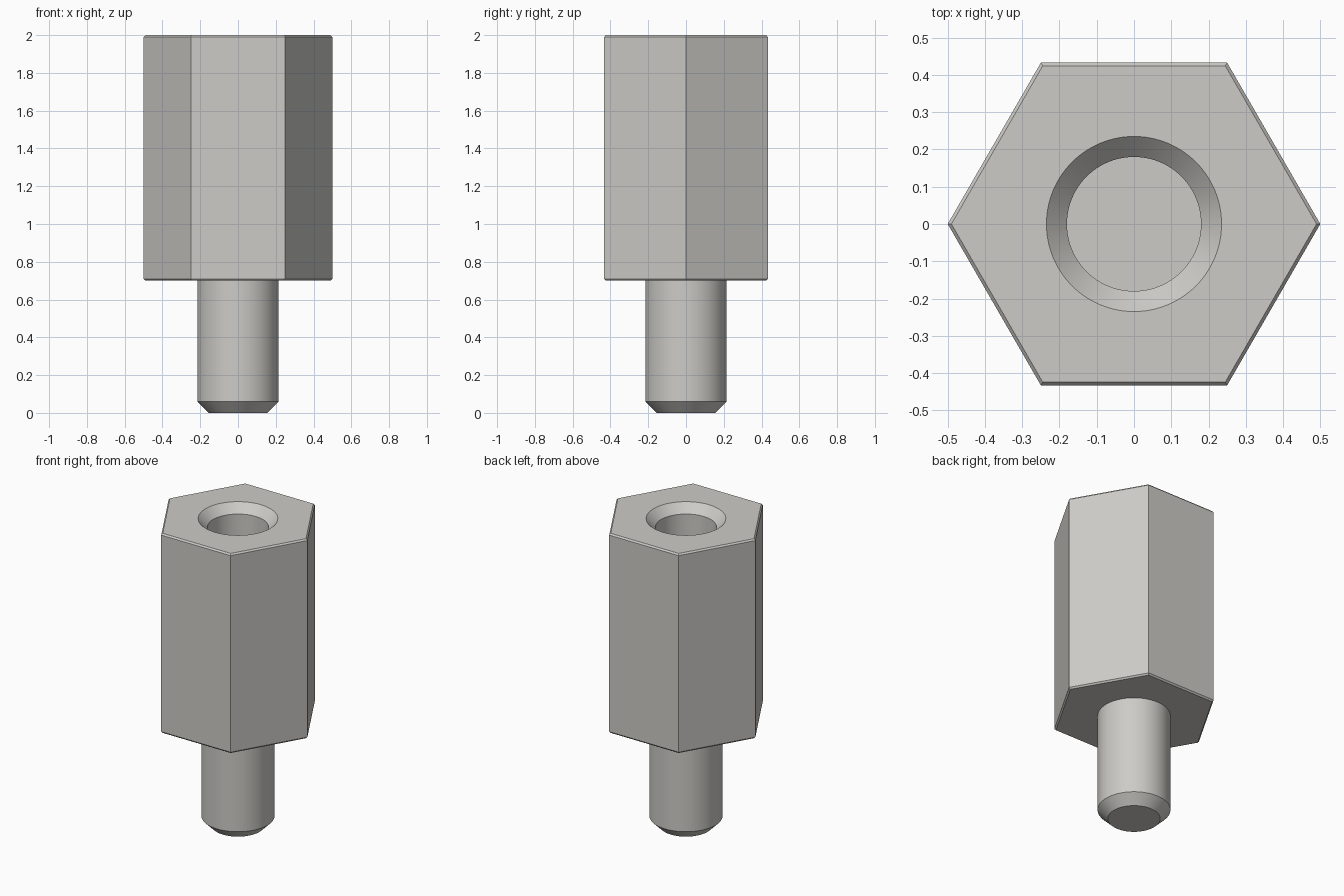
import bpy
import bmesh
import math

cube = bpy.data.objects.get("Cube")
if cube:
    bpy.data.objects.remove(cube, do_unlink=True)

SIDES = 96
STUD_R = 0.215
BODY_Z = 0.70
HOLE_FLOOR_Z = 1.10

metal = bpy.data.materials.new("light_grey_metal")
metal.use_nodes = True
colour = (0.61, 0.60, 0.57, 1.0)
metal.diffuse_color = colour
metal.node_tree.nodes["Principled BSDF"].inputs["Base Color"].default_value = colour


def ring(bm, radius, z, hexagonal):
    """A round or hexagonal loop, with corners on the x axis."""
    verts = []
    for i in range(SIDES):
        a = math.tau * i / SIDES
        r = radius
        if hexagonal:
            sector = a % (math.pi / 3) - math.pi / 6
            r *= math.cos(math.pi / 6) / math.cos(sector)
        verts.append(bm.verts.new((r * math.cos(a), r * math.sin(a), z)))
    return verts


def loft(name, profile, cap_first=False, cap_last=False):
    """Skin a list of (radius, height, hexagonal) loops."""
    bm = bmesh.new()
    rings = [ring(bm, *p) for p in profile]
    for low, high in zip(rings, rings[1:]):
        for i in range(SIDES):
            j = (i + 1) % SIDES
            bm.faces.new((low[i], low[j], high[j], high[i]))
    if cap_first:
        bm.faces.new(rings[0][::-1])
    if cap_last:
        bm.faces.new(rings[-1])
    mesh = bpy.data.meshes.new(name)
    bm.to_mesh(mesh)
    bm.free()
    mesh.materials.append(metal)
    obj = bpy.data.objects.new(name, mesh)
    bpy.context.collection.objects.link(obj)
    bpy.ops.object.select_all(action='DESELECT')
    obj.select_set(True)
    bpy.context.view_layer.objects.active = obj
    bpy.ops.object.shade_smooth_by_angle(angle=math.radians(25))
    return obj


# Hexagonal body: underside, chamfered sides, top, countersunk blind hole
loft("hex_body", [
    (STUD_R, BODY_Z, False),
    (0.49, BODY_Z, True),
    (0.50, BODY_Z + 0.01, True),
    (0.50, 1.99, True),
    (0.49, 2.0, True),
    (0.235, 2.0, False),
    (0.18, 1.945, False),
    (0.18, HOLE_FLOOR_Z, False),
], cap_last=True)

# Round stud with a chamfered tip
loft("stud", [
    (0.155, 0.0, False),
    (STUD_R, 0.06, False),
    (STUD_R, BODY_Z, False),
], cap_first=True)
